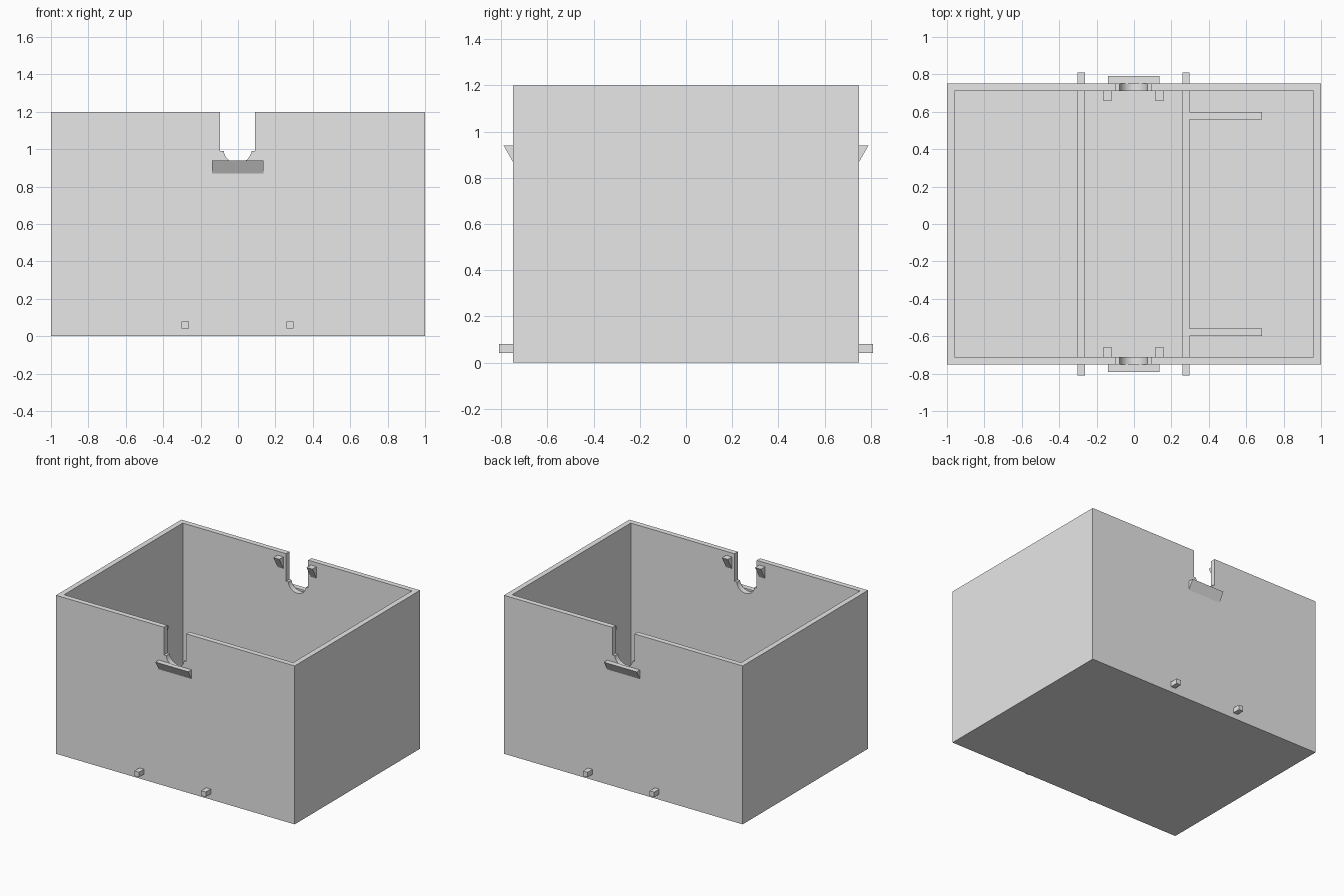
import bpy, bmesh, math

cube = bpy.data.objects.get("Cube")
if cube:
    bpy.data.objects.remove(cube, do_unlink=True)

gray = bpy.data.materials.new("plain_gray")
gray.use_nodes = True
gray.diffuse_color = (0.8, 0.8, 0.8, 1)
gray.node_tree.nodes["Principled BSDF"].inputs["Base Color"].default_value = (0.8, 0.8, 0.8, 1)

LENGTH, DEPTH, HEIGHT, WALL = 2.0, 1.5, 1.2, 0.04
INNER_Y = DEPTH / 2 - WALL
AXIS = -0.002  # centre line of the notch and the rails


def extrude(name, outline, offset):
    """Solid made by sweeping a flat outline along an offset."""
    bm = bmesh.new()
    face = bm.faces.new([bm.verts.new(p) for p in outline])
    swept = bmesh.ops.extrude_face_region(bm, geom=[face])["geom"]
    verts = [g for g in swept if isinstance(g, bmesh.types.BMVert)]
    bmesh.ops.translate(bm, vec=offset, verts=verts)
    bmesh.ops.recalc_face_normals(bm, faces=bm.faces)
    mesh = bpy.data.meshes.new(name)
    bm.to_mesh(mesh)
    bm.free()
    mesh.materials.append(gray)
    obj = bpy.data.objects.new(name, mesh)
    bpy.context.collection.objects.link(obj)
    return obj


def box(name, x0, x1, y0, y1, z0, z1):
    return extrude(name, [(x0, y0, z0), (x1, y0, z0), (x1, y1, z0), (x0, y1, z0)],
                   (0, 0, z1 - z0))


def wedge(name, x, width, wall_y, reach, top, drop):
    """Triangular bracket hanging on a wall, flat side up."""
    x0 = x - width / 2
    return extrude(name, [(x0, wall_y, top), (x0, wall_y + reach, top),
                          (x0, wall_y, top - drop)], (width, 0, 0))


def cut(target, cutter):
    cutter.hide_render = True
    mod = target.modifiers.new("cut", "BOOLEAN")
    mod.operation, mod.solver, mod.object = "DIFFERENCE", "EXACT", cutter
    bpy.context.view_layer.objects.active = target
    bpy.ops.object.modifier_apply(modifier=mod.name)
    bpy.data.objects.remove(cutter, do_unlink=True)


# Open box with a hollow inside
hx, hy = LENGTH / 2, DEPTH / 2
tray = box("open_box", -hx, hx, -hy, hy, 0, HEIGHT)
cut(tray, box("cavity_cutter", WALL - hx, hx - WALL, -INNER_Y, INNER_Y, WALL, HEIGHT + 0.2))

# Slot with a stepped round seat through front and back walls
SLOT, SEAT, STEP_Z, SEAT_Z = 0.093, 0.075, 0.99, 1.0
start = math.asin((SEAT_Z - STEP_Z) / SEAT)
outline = [(AXIS - SLOT, -1, HEIGHT + 0.2), (AXIS - SLOT, -1, STEP_Z)]
for i in range(25):
    a = math.pi + start + (math.pi - 2 * start) * i / 24
    outline.append((AXIS + SEAT * math.cos(a), -1, SEAT_Z + SEAT * math.sin(a)))
outline += [(AXIS + SLOT, -1, STEP_Z), (AXIS + SLOT, -1, HEIGHT + 0.2)]
cut(tray, extrude("slot_cutter", outline, (0, 2, 0)))

# Brackets outside and inside each slotted wall
for label, s in (("front", -1), ("back", 1)):
    wedge(label + "_outer_ledge", AXIS, 0.275, s * hy, s * 0.04, 0.94, 0.07)
    for side, k in (("right", -1), ("left", 1)):
        wedge(f"{label}_{side}_inner_bracket", AXIS + k * 0.139, 0.049,
              s * INNER_Y, -s * 0.05, 1.17, 0.09)

# Rails on the floor that poke out through the walls
for side, k in (("right", -1), ("left", 1)):
    x = AXIS + k * 0.28
    box(side + "_rail", x - 0.019, x + 0.019, -0.81, 0.81, 0.042, 0.08)

# Side arms on the left rail
for label, s in (("front", -1), ("back", 1)):
    box(label + "_arm", 0.29, 0.685, s * 0.58 - 0.02, s * 0.58 + 0.02, 0.042, 0.08)
